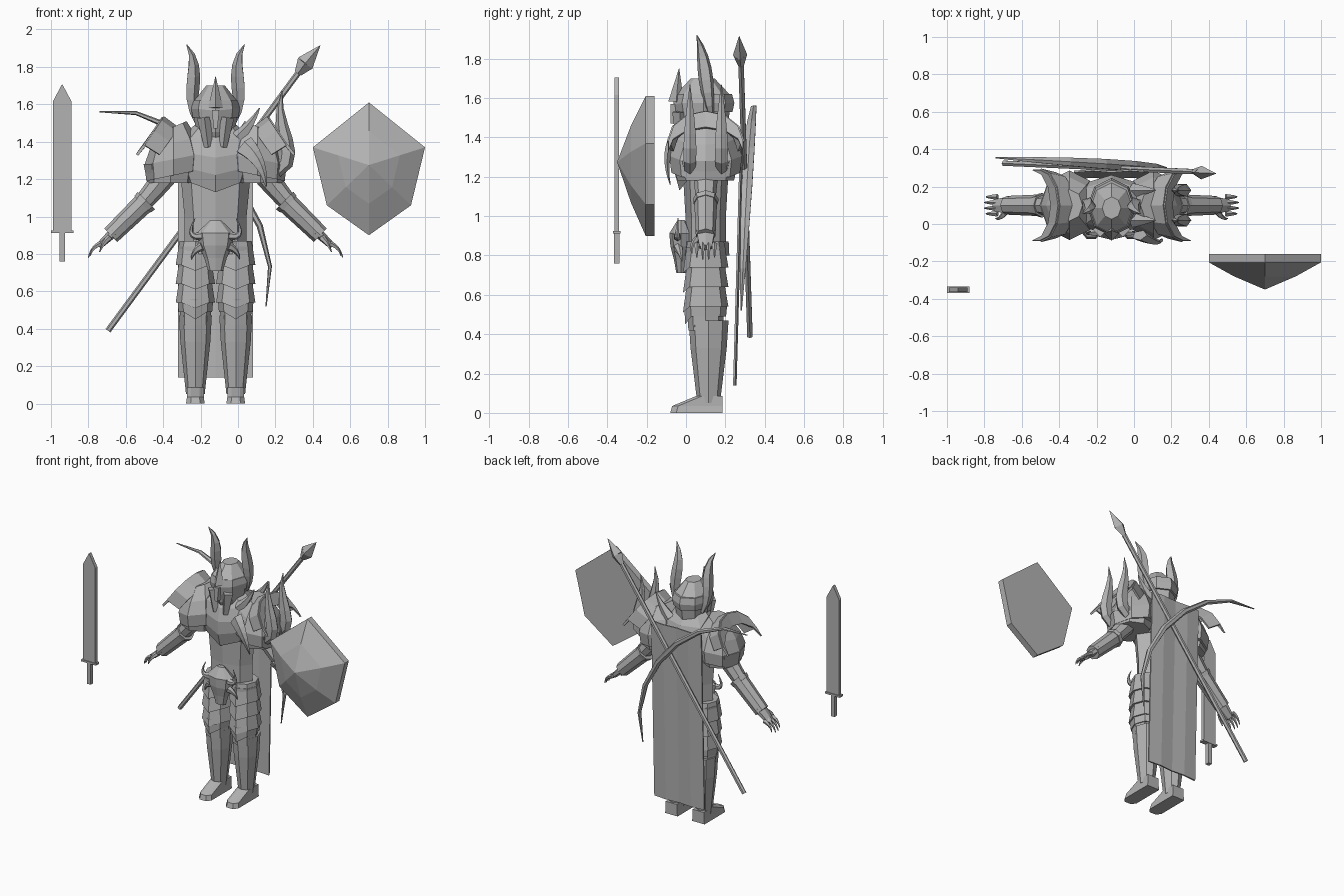
import bpy
import bmesh
from math import sin, cos, pi, tau
from mathutils import Vector

if "Cube" in bpy.data.objects:
    bpy.data.objects.remove(bpy.data.objects["Cube"], do_unlink=True)

steel = bpy.data.materials.new("steel grey")
steel.use_nodes = True
colour = (.45, .45, .45, 1)
steel.diffuse_color = colour
steel.node_tree.nodes["Principled BSDF"].inputs["Base Color"].default_value = colour

KNIGHT = -.12  # x of the knight's centre line
MIDDLE = .1    # y of the knight's centre line
LEG = .108     # distance of each leg from the centre line


def loft(name, rings, side=1, origin=KNIGHT, closed=True, thickness=0):
    """Skin equal rings of points; side -1 mirrors the part."""
    bm = bmesh.new()
    rows = [[bm.verts.new((origin + side * x, y, z)) for x, y, z in ring] for ring in rings]
    count = len(rows[0])
    for lower, upper in zip(rows, rows[1:]):
        for i in range(count if closed else count - 1):
            j = (i + 1) % count
            bm.faces.new((lower[i], lower[j], upper[j], upper[i]))
    if closed:
        bm.faces.new(rows[0])
        bm.faces.new(rows[-1])
    bmesh.ops.recalc_face_normals(bm, faces=bm.faces)
    mesh = bpy.data.meshes.new(name)
    bm.to_mesh(mesh)
    bm.free()
    mesh.materials.append(steel)
    part = bpy.data.objects.new(name, mesh)
    bpy.context.collection.objects.link(part)
    if thickness:
        solid = part.modifiers.new("thickness", "SOLIDIFY")
        solid.thickness = thickness
        solid.offset = 0


def stack(name, bottom, top, widths, depth, x=0, y=MIDDLE, side=1, lean=0, point=0):
    """Evenly spaced eight-sided ovals; point pulls the lower front edge down."""
    rings = []
    for level, width in enumerate(widths):
        share = level / (len(widths) - 1)
        ring = []
        for k in range(8):
            across, along = cos(tau * k / 8), sin(tau * k / 8)
            drop = point * (1 - share) if k == 6 else 0
            ring.append((x + width * across, y + width * depth * along,
                         bottom + (top - bottom) * share + lean * across - drop))
        rings.append(ring)
    loft(name, rings, side)


def place(x, z, y=MIDDLE):
    return Vector((x, y, z))


def bezier(points, t):
    while len(points) > 1:
        points = [a.lerp(b, t) for a, b in zip(points, points[1:])]
    return points[0]


def tube(name, controls, start, end, bulge=0, sides=6, flat=1, side=1, origin=KNIGHT):
    """Sweep along a curve given as (x, z, y) controls; flat scales the y width."""
    controls = [place(*c) for c in controls]
    steps = 1 if len(controls) == 2 else 7
    path = [bezier(controls, i / steps) for i in range(steps + 1)]
    rings = []
    for i, centre in enumerate(path):
        t = i / steps
        radius = start + (end - start) * t + bulge * sin(pi * t)
        tangent = (path[min(i + 1, steps)] - path[max(i - 1, 0)]).normalized()
        wide = (Vector((0, 1, 0)) - tangent * tangent.y).normalized()
        thin = tangent.cross(wide)
        rings.append([centre + radius * (thin * cos(tau * k / sides) + wide * flat * sin(tau * k / sides))
                      for k in range(sides)])
    loft(name, rings, side, origin)


def slab(name, levels, depth, y, origin=KNIGHT):
    """Flat upright part from (z, half width) levels."""
    corners = ((-1, -1), (1, -1), (1, 1), (-1, 1))
    loft(name, [[(half * a, y + depth * b, z) for a, b in corners] for z, half in levels], origin=origin)


def arch(x, z, rise, half):
    """Half hoop over the shoulder, leaning towards the neck."""
    angles = [pi * k / 6 for k in range(7)]
    return [(x - .1 * sin(a), MIDDLE - half * cos(a), z + rise * sin(a)) for a in angles]


# Torso
stack("waist", .78, 1.2, (.165, .165, .185), .62)
stack("breastplate", 1.18, 1.5, (.185, .22, .225, .19, .1), .72, point=.05)
stack("belt", .8, .87, (.185, .18), .65)
stack("gorget", 1.36, 1.47, (.13, .09), 1)

# Helmet
stack("helmet", 1.37, 1.7, (.07, .105, .115, .115, .05), 1.2, y=.085)
stack("brow_band", 1.53, 1.62, (.122, .13, .12), 1.2, y=.09, point=.02)
tube("brow_spike", [(0, 1.58, -.05), (0, 1.75, -.035)], .04, .001, sides=4)
slab("nose_guard", [(1.47, .01), (1.57, .02)], .02, -.06)

# Skull on the belt
stack("skull", .71, .98, (.04, .06, .09, .1, .03), .6, y=-.025)

for side, label in ((1, "left_"), (-1, "right_")):
    # Horns of the helmet and the belt skull
    tube(label + "helmet_horn", [(.1, 1.5, .13), (.17, 1.65), (.07, 1.8), (.155, 1.92, .055)],
         .012, .002, bulge=.032, sides=5, side=side)
    tube(label + "cheek_plate", [(.06, 1.53, -.03), (.04, 1.37, -.03)], .04, .02, sides=4, side=side)
    tube(label + "skull_horn", [(.06, .9, -.04), (.17, .87, -.05), (.11, .99, -.04)], .025, .002, side=side)
    tube(label + "skull_tusk", [(.07, .84, -.04), (.12, .82, -.03), (.13, .77, -.02)], .025, .002, side=side)

    # Legs and boots
    stack(label + "greave", .05, .47, (.05, .065, .08, .088), 1.15, LEG, .115, side)
    stack(label + "thigh", .42, .84, (.08, .09, .092), 1.1, LEG, side=side)
    stack(label + "knee_guard", .49, .56, (.09, .096), 1.15, LEG, side=side, point=.04)
    for i, tier in enumerate(("lower", "middle", "upper")):
        stack(label + tier + "_tasset", .54 + .1 * i, .67 + .1 * i, (.105, .085), 1.1, LEG,
              side=side, point=.03)
    boot = []
    for height, toe, half in ((0, -.08, .05), (.035, -.07, .045), (.085, .05, .045)):
        outline = [(-half, .185), (-half, toe + .03), (-half / 2, toe)]
        outline += [(-x, y) for x, y in reversed(outline)]
        boot.append([(LEG + x, y, height) for x, y in outline])
    loft(label + "boot", boot, side)

    # Arms and hands
    tube(label + "arm", [(.22, 1.3), (.3, 1.15), (.54, .92)], .075, .035, sides=8, side=side)
    tube(label + "cuff", [(.37, 1.085), (.39, 1.065)], .066, .062, sides=8, side=side)
    tube(label + "gauntlet", [(.38, 1.075), (.56, .9)], .058, .05, sides=8, side=side)
    tube(label + "palm", [(.54, .92), (.625, .84)], .027, .018, flat=2, side=side)
    for i in range(4):
        y = .055 + .03 * i
        reach = .01 if i in (1, 2) else 0
        tube(label + "finger", [(.61, .855, y), (.66, .84, y), (.67 + reach, .79 - reach, y)],
             .016, .003, sides=5, side=side)
    tube(label + "thumb", [(.57, .885, .06), (.6, .86, .02), (.62, .81, .03)], .018, .003, sides=5, side=side)

    # Shoulder armour
    stack(label + "pauldron", 1.22, 1.48, (.145, .155, .125, .07), 1.2, .225, side=side, lean=-.03)
    stack(label + "pauldron_skirt", 1.18, 1.28, (.125, .145), 1.15, .24, side=side)
    outer = arch(.38, 1.38, .15, .19)
    loft(label + "pauldron_flange", [arch(.3, 1.33, .14, .17), outer], side, closed=False, thickness=.015)
    loft(label + "pauldron_ridge", [outer, arch(.42, 1.33, .12, .19)], side, closed=False, thickness=.015)

# Horned ornament on the left shoulder
for y in (.02, .18):
    tube("left_shoulder_horn", [(.25, 1.23, y), (.5, 1.25, y), (.3, 1.45, y), (.355, 1.67, y)],
         .03, .002, bulge=.03, flat=.8)
    tube("left_shoulder_spike", [(.12, 1.42, y), (.2, 1.5, y), (.235, 1.58, y)], .04, .003, sides=5)
tube("left_shoulder_beak", [(.15, 1.38, -.06), (.25, 1.3, -.12), (.27, 1.16, -.08)],
     .06, .005, sides=5, flat=.5)

# Cape with shallow folds
cape = []
for i in range(5):
    y, z = .275 - .009 * i, 1.42 - .32 * i
    front = [(.1 * k, y + .008 * (k % 2), z) for k in range(-2, 3)]
    cape.append(front + [(x, fold + .01, z) for x, fold, z in reversed(front)])
loft("cape", cape)

# Spear across the back
neck, barb = (.32, 1.765, .28), (.36, 1.82, .275)
tube("spear_shaft", [(-.695, .39, .325), neck], .016, .016, origin=0)
tube("spear_socket", [neck, barb], .02, .048, sides=4, flat=.75, origin=0)
tube("spear_point", [barb, (.44, 1.915, .27)], .048, .001, sides=4, flat=.75, origin=0)

# Bow across the back
tube("bow", [(-.74, 1.56, .355), (-.3, 1.64, .33), (.3, 1, .3), (.15, .52, .28)],
     .003, .003, bulge=.018, flat=1.5, origin=0)

# Sword
sword = {"y": -.352, "origin": -.94}
slab("sword_blade", [(.92, .05), (1.615, .05), (1.705, .002)], .012, **sword)
slab("sword_guard", [(.912, .06), (.925, .06)], .018, **sword)
slab("sword_grip", [(.76, .015), (.92, .015)], .015, **sword)

# Shield: rim with a raised central point
right_edge = [(.3, 1.37), (.225, 1.06)]
rim = [(0, 1.61), *right_edge, (0, .9), *[(-x, z) for x, z in reversed(right_edge)]]
centre = 1.275
loft("shield", [[(x * scale, y, centre + (z - centre) * scale) for x, z in rim]
                for y, scale in ((-.16, 1), (-.205, 1), (-.28, .55), (-.35, .003))], origin=.7)
